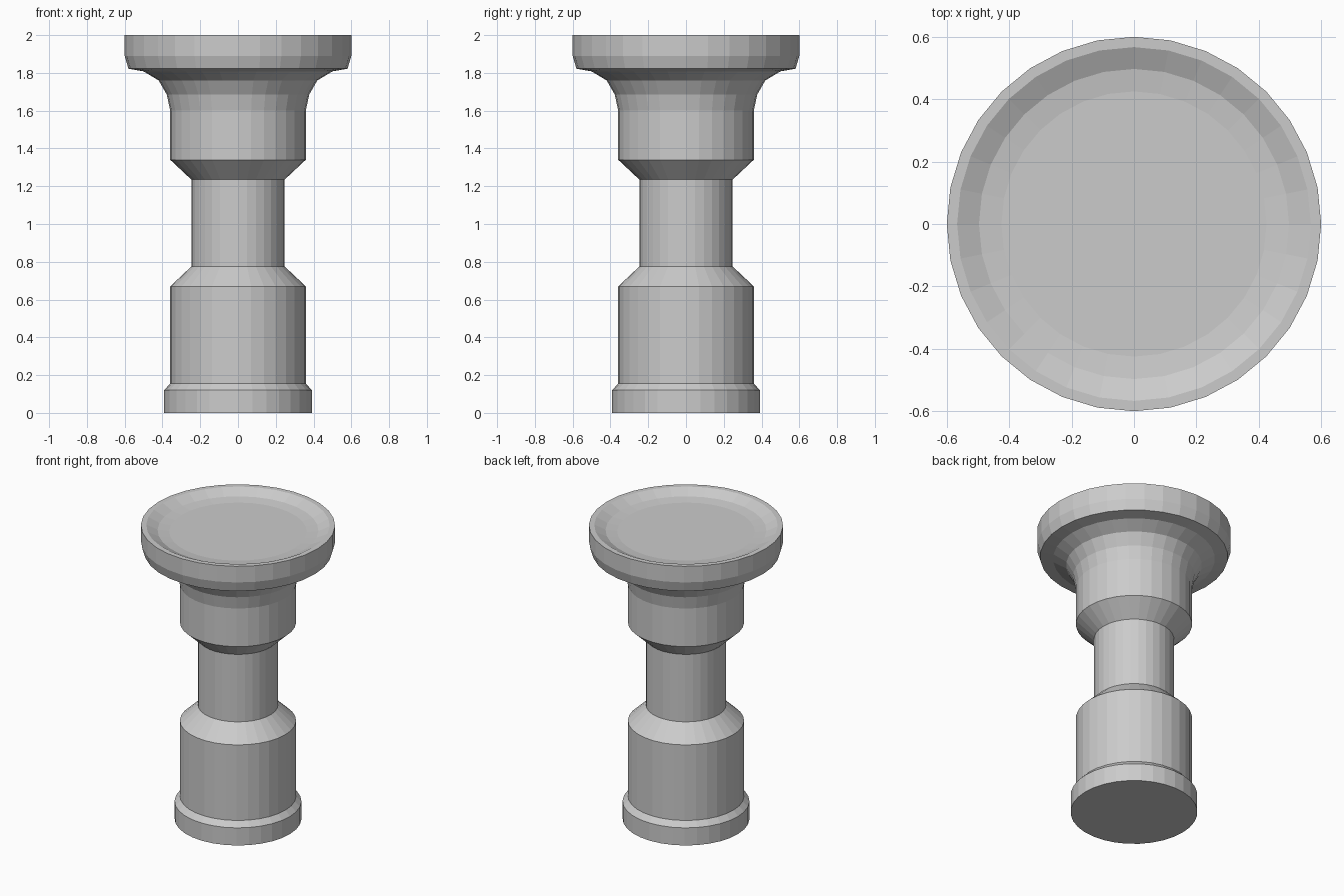
import bpy, bmesh
from math import sin, cos, pi

if "Cube" in bpy.data.objects:
    bpy.data.objects.remove(bpy.data.objects["Cube"])

SIDES = 32


def lathe(name, profile):
    """Revolve (radius, z) points around z, capping both ends."""
    bm = bmesh.new()
    rings = [[bm.verts.new((r * cos(2 * pi * i / SIDES), r * sin(2 * pi * i / SIDES), z))
              for i in range(SIDES)] for r, z in profile]
    for low, high in zip(rings, rings[1:]):
        for i in range(SIDES):
            j = (i + 1) % SIDES
            bm.faces.new((low[i], low[j], high[j], high[i]))
    bm.faces.new(rings[0][::-1])
    bm.faces.new(rings[-1])
    mesh = bpy.data.meshes.new(name)
    bm.to_mesh(mesh)
    bm.free()
    obj = bpy.data.objects.new(name, mesh)
    bpy.context.collection.objects.link(obj)
    return obj


# foot, lower drum, narrow waist and upper drum
column = [(0.392, 0), (0.392, 0.12), (0.359, 0.155), (0.359, 0.67),
          (0.247, 0.775), (0.247, 1.235), (0.359, 1.34), (0.359, 1.60)]
# flared neck and rim
flare = [(0.377, 1.685), (0.42, 1.76), (0.50, 1.808),
         (0.58, 1.822), (0.60, 1.89), (0.60, 2.0)]
# shallow dish in the top
dish = [(0.567, 2.0), (0.497, 1.966), (0.425, 1.957)]

lathe("pedestal", column + flare + dish)
